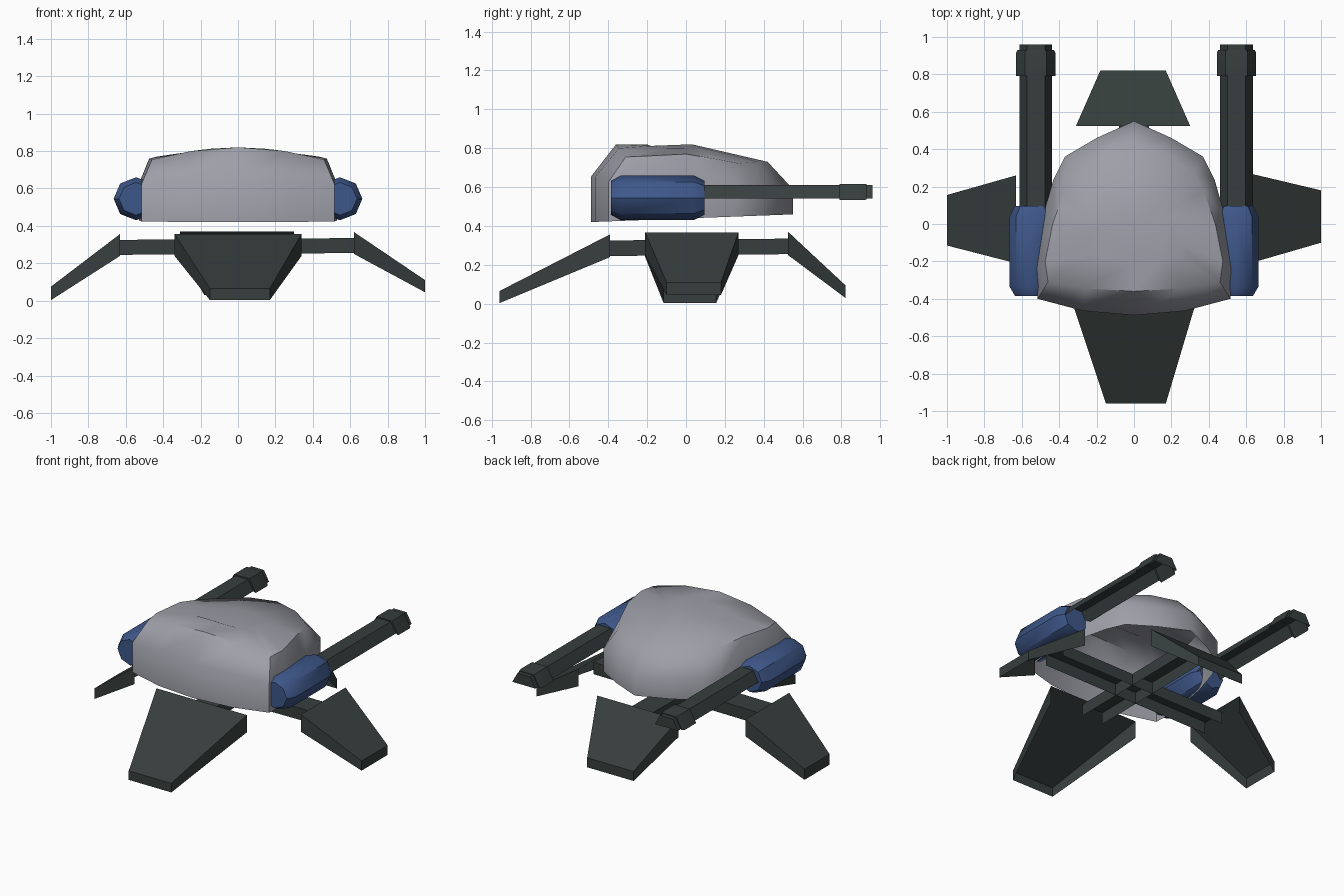
import bpy, bmesh, math

if "Cube" in bpy.data.objects:
    bpy.data.objects.remove(bpy.data.objects["Cube"])


def material(name, rgb):
    m = bpy.data.materials.new(name)
    m.diffuse_color = (*rgb, 1)
    m.use_nodes = True
    m.node_tree.nodes["Principled BSDF"].inputs["Base Color"].default_value = m.diffuse_color
    return m


GREY = material("hull grey", (0.34, 0.345, 0.39))
BLUE = material("pod blue", (0.048, 0.095, 0.25))
DARK = material("dark metal", (0.037, 0.049, 0.047))


def make(name, verts, faces, mat, smooth=None):
    me = bpy.data.meshes.new(name)
    me.from_pydata(verts, [], faces)
    bm = bmesh.new()
    bm.from_mesh(me)
    bmesh.ops.recalc_face_normals(bm, faces=bm.faces)
    bm.to_mesh(me)
    bm.free()
    me.materials.append(mat)
    ob = bpy.data.objects.new(name, me)
    bpy.context.collection.objects.link(ob)
    if smooth:
        bpy.ops.object.select_all(action='DESELECT')
        ob.select_set(True)
        bpy.context.view_layer.objects.active = ob
        bpy.ops.object.shade_smooth_by_angle(angle=math.radians(smooth))
    return ob


def loft(name, rings, mat, closed=True, caps=(True, True), smooth=None):
    n = len(rings[0])
    verts = [p for r in rings for p in r]
    faces = []
    for i in range(len(rings) - 1):
        for j in range(n if closed else n - 1):
            k = (j + 1) % n
            faces.append((i*n + j, i*n + k, (i+1)*n + k, (i+1)*n + j))
    if caps[0]:
        faces.append(tuple(range(n)))
    if caps[1]:
        faces.append(tuple((len(rings) - 1)*n + j for j in range(n)))
    return make(name, verts, faces, mat, smooth)


# Hull: open-bottomed shell from stacked half outlines, mirrored into rings
outline = [(0, -.488), (.27, -.465), (.515, -.40), (.53, -.25), (.485, .05),
           (.43, .24), (.37, .36), (.2, .46), (0, .55)]
base = [(x, y, .42 + .038*(y + .49)) for x, y in outline]
belt = [(x, y, .655 - .065*max(0, (y + .2)/.75) - .03*(x > .4)) for x, y in outline]
shoulder = [(0, -.36, .82), (.25, -.345, .80), (.46, -.31, .755), (.475, -.2, .76),
            (.435, 0, .77), (.375, .17, .742), (.32, .27, .722), (.17, .37, .73),
            (0, .42, .73)]
crown = [(0, -.2, .82), (.15, -.18, .812), (.22, -.16, .80), (.23, -.1, .80),
         (.21, -.03, .80), (.18, .03, .80), (.14, .05, .803), (.08, .05, .81),
         (0, .03, .82)]


def both(half):
    return half + [(-x, y, z) for x, y, z in half[-2:0:-1]]


loft("hull", [both(h) for h in (base, belt, shoulder, crown)], GREY,
     caps=(False, True), smooth=50)

# Side pods and guns
for side, cx, word in ((-1, -.525, "left"), (1, .548, "right")):
    rings = []
    for y, s in ((-.385, .76), (-.335, 1), (.04, 1), (.095, .76)):
        rings.append([(side*.545 + .12*s*math.cos(a), y, .545 + .115*s*math.sin(a))
                      for a in (math.tau*i/8 for i in range(8))])
    loft(word + "_pod", rings, BLUE, smooth=40)

    # Gun: half pipe with a thicker muzzle collar
    rings = []
    for y, r in ((.0, .087), (.79, .087), (.79, .105), (.915, .105),
                 (.93, .098), (.93, .087), (.96, .087)):
        rings.append([(cx + u*r, y, .575 - .4*r + v*r*.8)
                      for u, v in ((-1, 0), (-.55, 1), (.55, 1), (1, 0))])
    loft(word + "_gun", rings, DARK, closed=False, smooth=35)

# Cross beams, open underneath
W = .08


def channel(a, z0, b, z1, swap):
    rings = []
    for p, z in ((a, z0), (b, z1)):
        pts = [(-W, z), (-W, z + .08), (W, z + .08), (W, z)]
        rings.append([(q, p, h) if swap else (p, q, h) for q, h in pts])
    return rings


loft("side_beam", channel(-.64, .245, .64, .255, False), DARK, closed=False, caps=(False, False))
loft("long_beam", channel(-.40, .245, .54, .255, True), DARK, closed=False, caps=(False, False))


# Legs: tapered sloping shells, open underneath and on the inner end
def leg(name, inner, outer, swap):
    rings = []
    for p, lo, hi, z0, z1 in (inner, outer):
        pts = [(lo, z0), (lo, z1), (hi, z1), (hi, z0)]
        rings.append([(q, p, z) if swap else (p, q, z) for q, z in pts])
    loft(name, rings, DARK, closed=False, caps=(False, True))


leg("front_leg", (-.39, -.34, .34, .24, .357), (-.96, -.15, .17, .003, .065), True)
leg("rear_leg", (.525, -.31, .30, .25, .37), (.82, -.18, .17, .03, .095), True)
leg("left_leg", (-.63, -.21, .26, .24, .357), (-1, -.115, .155, .003, .075), False)
leg("right_leg", (.62, -.21, .27, .25, .367), (1, -.10, .18, .045, .11), False)
